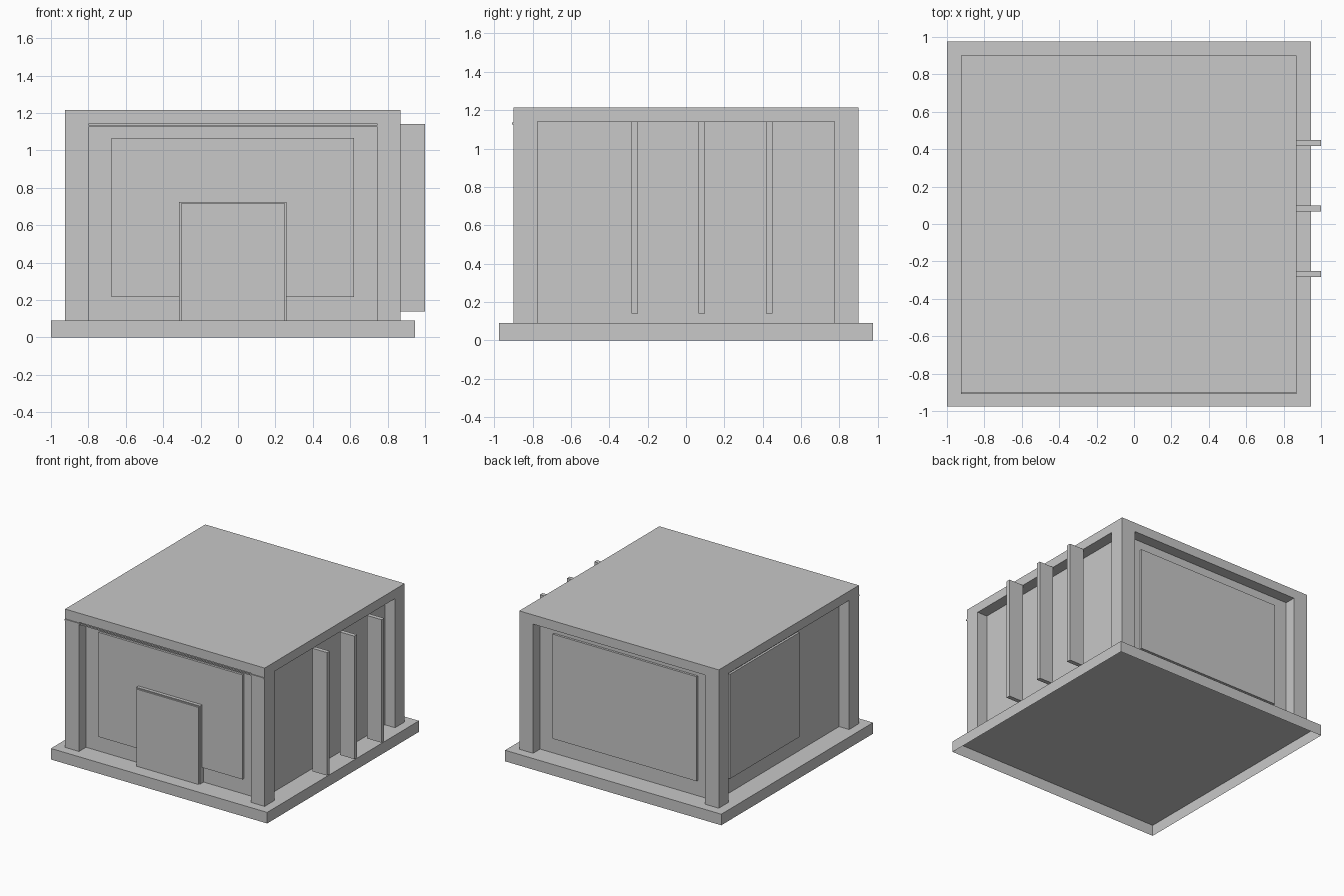
import bpy
import bmesh

cube = bpy.data.objects.get("Cube")
if cube:
    bpy.data.objects.remove(cube, do_unlink=True)

grey = bpy.data.materials.new("plain_grey")
grey.use_nodes = True
colour = (0.58, 0.58, 0.58, 1)
grey.diffuse_color = colour
grey.node_tree.nodes["Principled BSDF"].inputs["Base Color"].default_value = colour


def box(name, x, y, z, open_bottom=False):
    """Flat-faced box from (low, high) ranges on each axis."""
    bm = bmesh.new()
    bmesh.ops.create_cube(bm, size=1)
    for v in bm.verts:
        v.co = [r[0] if c < 0 else r[1] for c, r in zip(v.co, (x, y, z))]
    if open_bottom:
        low = [f for f in bm.faces if f.normal.z < -0.5]
        bmesh.ops.delete(bm, geom=low, context='FACES_ONLY')
    mesh = bpy.data.meshes.new(name)
    bm.to_mesh(mesh)
    bm.free()
    mesh.materials.append(grey)
    obj = bpy.data.objects.new(name, mesh)
    bpy.context.collection.objects.link(obj)
    return obj


FLOOR, EAVES, TOP = 0.09, 1.14, 1.215
LEFT, RIGHT, DEPTH = -0.925, 0.87, 0.9
POST, RECESS = 0.125, 0.09

# Hollow plinth, roof slab and recessed walls
box("plinth", (-1, 0.945), (-0.975, 0.975), (0, FLOOR), open_bottom=True)
box("roof_slab", (LEFT, RIGHT), (-DEPTH, DEPTH), (EAVES, TOP))
wall_y = DEPTH - RECESS
box("walls", (LEFT + RECESS, RIGHT - RECESS), (-wall_y, wall_y), (FLOOR, EAVES))

# Corner posts
for x_name, x in (("right", (LEFT, LEFT + POST)), ("left", (RIGHT - POST, RIGHT))):
    for y_name, y in (("front", (-DEPTH, POST - DEPTH)), ("back", (DEPTH - POST, DEPTH))):
        box(f"{y_name}_{x_name}_post", x, y, (FLOOR, EAVES))

# Raised wall panels
panel_x, panel_z, face = (-0.675, 0.62), (0.215, 1.065), wall_y + 0.018
box("front_panel", panel_x, (-face, -wall_y), panel_z)
box("back_panel", panel_x, (wall_y, face), panel_z)
box("side_panel", (LEFT + RECESS - 0.018, LEFT + RECESS), (-0.24, 0.65), panel_z)

# Door with its surround
box("door_surround", (-0.315, 0.258), (-0.855, -wall_y), (FLOOR, 0.725))
box("door", (-0.306, 0.25), (-0.867, -wall_y), (FLOOR, 0.717))

# Thin trim under the front eaves
box("front_trim", (LEFT, RIGHT), (-0.908, -0.897), (1.126, 1.136))

# Freestanding vertical fins
for i, y in enumerate((-0.267, 0.083, 0.433)):
    box(f"fin_{i + 1}", (RIGHT, 1), (y - 0.017, y + 0.017), (0.14, EAVES))
